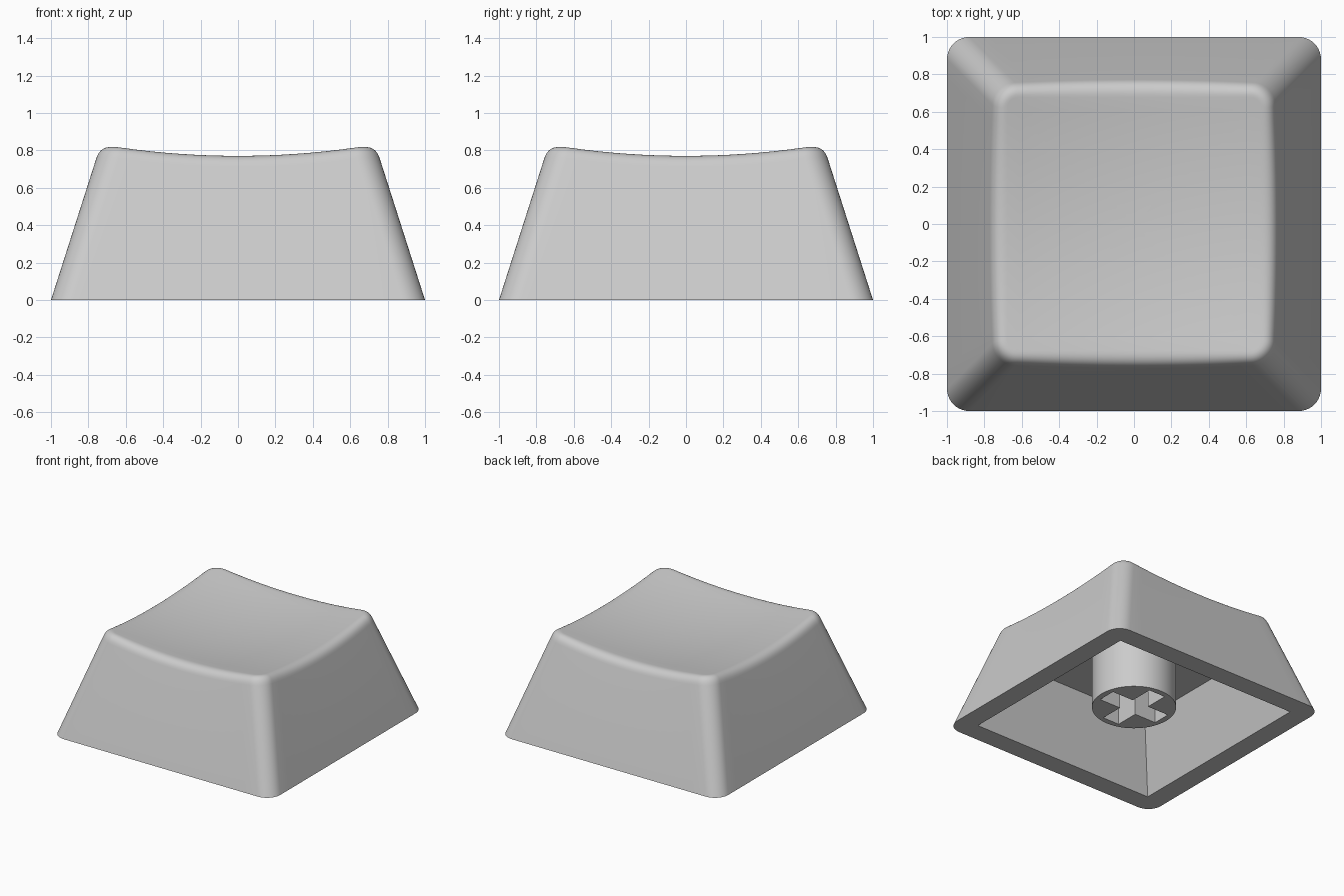
import bpy, bmesh, math

if "Cube" in bpy.data.objects:
    bpy.data.objects.remove(bpy.data.objects["Cube"])

TAPER = 0.32          # wall lean per unit of height
CORNER = 0.12         # vertical corner radius
FILLET = 0.065        # rounding between wall and dished top

grey = bpy.data.materials.new("light grey plastic")
grey.diffuse_color = (0.6, 0.6, 0.6, 1)
grey.use_nodes = True
grey.node_tree.nodes["Principled BSDF"].inputs["Base Color"].default_value = grey.diffuse_color


def make(name, bm):
    bmesh.ops.recalc_face_normals(bm, faces=bm.faces)
    me = bpy.data.meshes.new(name)
    bm.to_mesh(me)
    bm.free()
    ob = bpy.data.objects.new(name, me)
    bpy.context.collection.objects.link(ob)
    me.materials.append(grey)
    return ob


def outline(half, radius, arc=10, side=16):
    """Rounded square, counter-clockwise, with points along its sides."""
    pts, c = [], half - radius
    for q in range(4):
        ca, sa = round(math.cos(q * math.pi / 2)), round(math.sin(q * math.pi / 2))
        part = [(half, -c + 2 * c * i / side) for i in range(side)]
        part += [(c + radius * math.cos(a), c + radius * math.sin(a))
                 for a in (math.pi / 2 * i / arc for i in range(arc))]
        pts += [(x * ca - y * sa, x * sa + y * ca) for x, y in part]
    return pts


def dish(x, y):
    return 0.718 + 0.112 * (x * x + y * y)


def prism(name, low, high, z0, z1):
    """Solid between two matching outlines."""
    bm = bmesh.new()
    a = [bm.verts.new((x, y, z0)) for x, y in low]
    b = [bm.verts.new((x, y, z1)) for x, y in high]
    bm.faces.new(a)
    bm.faces.new(b)
    for i in range(len(a)):
        j = (i + 1) % len(a)
        bm.faces.new((a[i], a[j], b[j], b[i]))
    return make(name, bm)


def cut(ob, cutter):
    mod = ob.modifiers.new("cut", 'BOOLEAN')
    mod.operation, mod.solver, mod.object = 'DIFFERENCE', 'EXACT', cutter
    bpy.context.view_layer.objects.active = ob
    bpy.ops.object.modifier_apply(modifier=mod.name)
    bpy.data.objects.remove(cutter, do_unlink=True)


def smooth(ob, angle):
    bpy.ops.object.select_all(action='DESELECT')
    ob.select_set(True)
    bpy.context.view_layer.objects.active = ob
    bpy.ops.object.shade_smooth_by_angle(angle=math.radians(angle))


# Cap body: base outline, leaning wall, curved fillet, then dished top rings
base = outline(1, CORNER)
edge = outline(0.742, CORNER)
inset = outline(0.742 - FILLET, CORNER - FILLET)
rings = [[(x, y, 0) for x, y in base]]


def wall(i, z):
    t = z / ((1 - 0.742) / TAPER)
    return tuple(base[i][k] + (edge[i][k] - base[i][k]) * t for k in (0, 1)) + (z,)


n = len(base)
ctrl = [wall(i, dish(*edge[i])) for i in range(n)]
start = [wall(i, ctrl[i][2] - FILLET) for i in range(n)]
end = [(x, y, dish(x, y)) for x, y in inset]
for s in range(9):
    t = s / 8
    rings.append([tuple((1 - t) ** 2 * a + 2 * t * (1 - t) * c + t * t * b
                        for a, c, b in zip(start[i], ctrl[i], end[i])) for i in range(n)])
for s in range(9, 0, -1):
    rings.append([(x * s / 10, y * s / 10, dish(x * s / 10, y * s / 10)) for x, y in inset])

bm = bmesh.new()
loops = [[bm.verts.new(p) for p in r] for r in rings]
bm.faces.new(loops[0])
for a, b in zip(loops, loops[1:]):
    for i in range(n):
        bm.faces.new((a[i], a[(i + 1) % n], b[(i + 1) % n], b[i]))
pole = bm.verts.new((0, 0, dish(0, 0)))
for i in range(n):
    bm.faces.new((loops[-1][i], loops[-1][(i + 1) % n], pole))
cap = make("cap_shell", bm)


# Hollow underside with leaning walls and sharp corners
def square(h):
    return [(h, -h), (h, h), (-h, h), (-h, -h)]


z0, z1 = -0.1, 0.54
cut(cap, prism("cavity", square(0.835 - TAPER * z0), square(0.835 - TAPER * z1), z0, z1))
smooth(cap, 35)

# Round stem with a cross-shaped socket
circle = [(0.317 * math.cos(a), 0.317 * math.sin(a))
          for a in (math.tau * i / 64 for i in range(64))]
stem = prism("stem", circle, circle, 0.1, 0.55)
L, W = 0.27, 0.075
arm = [(L, -W), (L, W), (W, W)]
cross = []
for q in range(4):
    for x, y in arm:
        for _ in range(q):
            x, y = -y, x
        cross.append((x, y))
cut(stem, prism("socket", cross, cross, 0, 0.5))
smooth(stem, 35)
